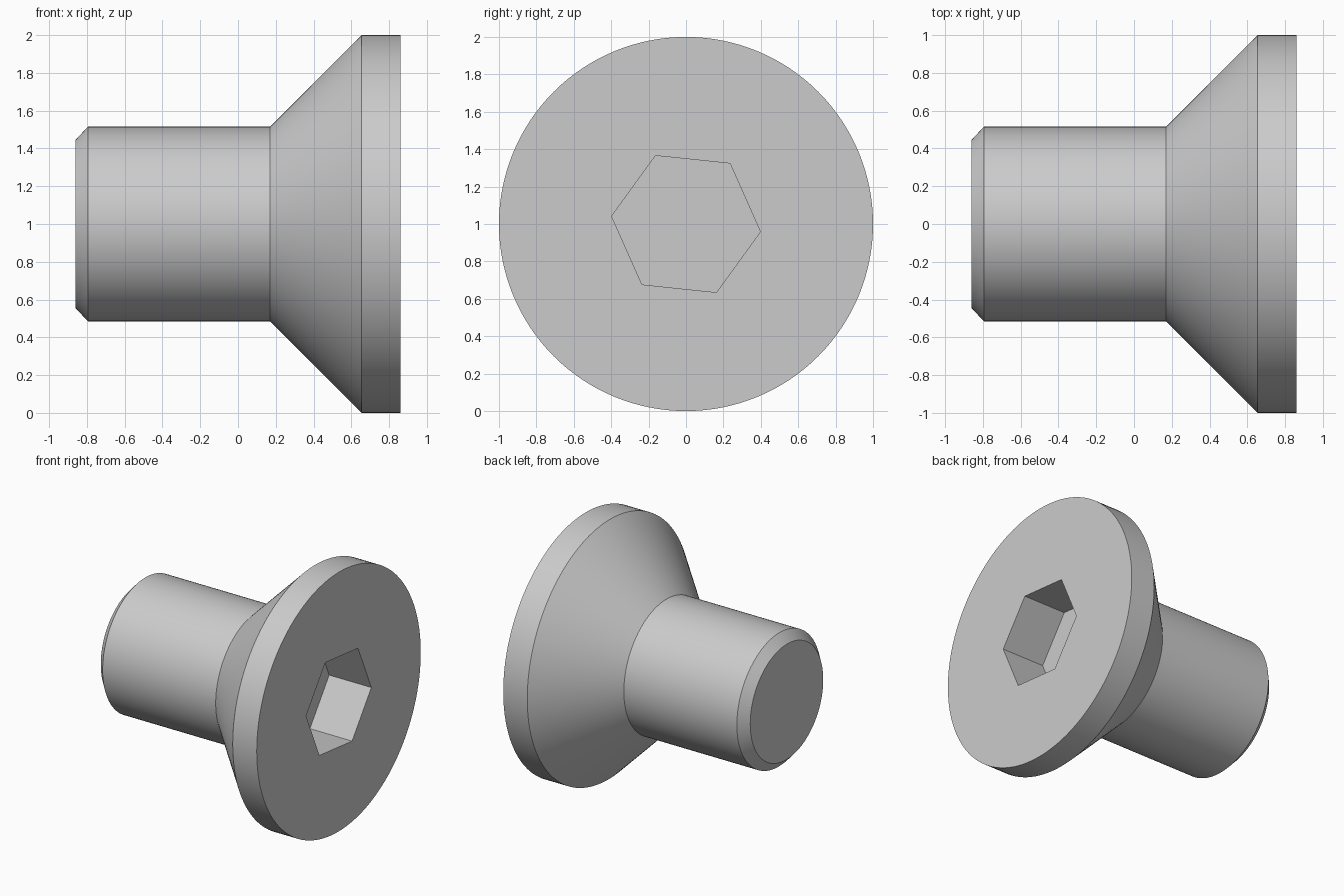
import bpy, bmesh, math
from mathutils import Matrix

cube = bpy.data.objects.get("Cube")
if cube:
    bpy.data.objects.remove(cube, do_unlink=True)

AXIS_HEIGHT = 1.0
SEGMENTS = 128

steel = bpy.data.materials.new("steel_grey")
steel.use_nodes = True
colour = (0.6, 0.6, 0.6, 1)
steel.diffuse_color = colour
steel.node_tree.nodes["Principled BSDF"].inputs["Base Color"].default_value = colour


def lathe(name, profile, sides, start=0.0):
    """Closed solid turned about the x axis from (x, radius) pairs."""
    bm = bmesh.new()
    rings = []
    for x, r in profile:
        angles = [start + math.tau * i / sides for i in range(sides)]
        rings.append([bm.verts.new((x, r * math.cos(a), r * math.sin(a))) for a in angles])
    for a, b in zip(rings, rings[1:]):
        for i in range(sides):
            j = (i + 1) % sides
            bm.faces.new((a[i], a[j], b[j], b[i]))
    bm.faces.new(rings[0])
    bm.faces.new(rings[-1])
    bmesh.ops.recalc_face_normals(bm, faces=bm.faces)
    bm.transform(Matrix.Translation((0, 0, AXIS_HEIGHT)))
    mesh = bpy.data.meshes.new(name)
    bm.to_mesh(mesh)
    bm.free()
    mesh.materials.append(steel)
    obj = bpy.data.objects.new(name, mesh)
    bpy.context.collection.objects.link(obj)
    return obj


# Chamfered shank, conical head and straight rim in one turned profile
screw = lathe("countersunk_screw",
              [(-0.86, 0.445), (-0.795, 0.515), (0.17, 0.515), (0.655, 1), (0.86, 1)],
              SEGMENTS)

# Hexagonal drive socket
socket = lathe("socket_cutter", [(0.5, 0.4), (1, 0.4)], 6, math.radians(-6))
socket.hide_render = True
cut = screw.modifiers.new("hex_socket", "BOOLEAN")
cut.operation = "DIFFERENCE"
cut.solver = "EXACT"
cut.object = socket

bpy.ops.object.select_all(action="DESELECT")
screw.select_set(True)
bpy.context.view_layer.objects.active = screw
bpy.ops.object.modifier_apply(modifier=cut.name)
bpy.data.objects.remove(socket, do_unlink=True)
bpy.ops.object.shade_smooth_by_angle(angle=math.radians(30))
